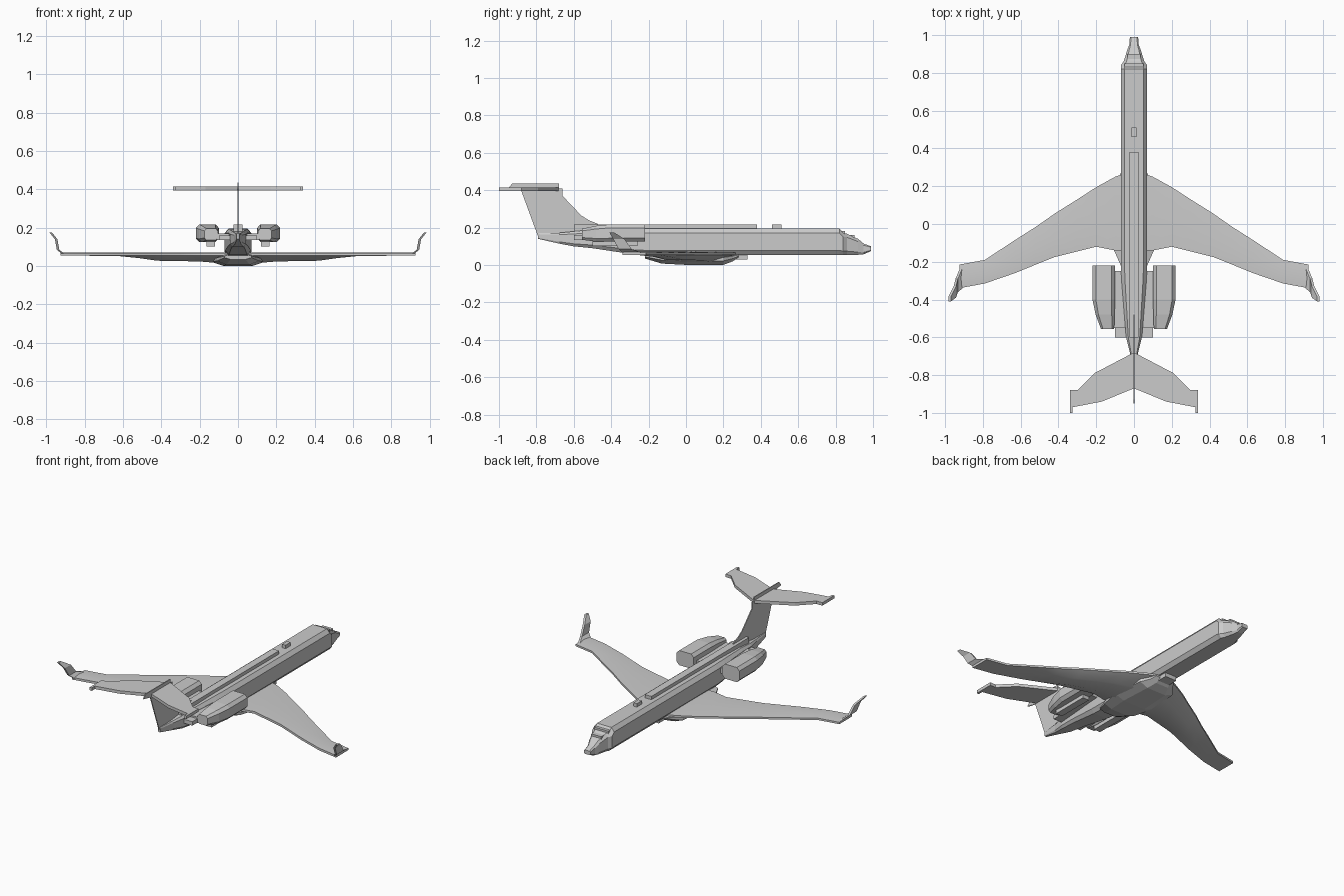
import bpy
import bmesh

cube = bpy.data.objects.get("Cube")
if cube:
    bpy.data.objects.remove(cube, do_unlink=True)

grey = bpy.data.materials.new("plain_grey")
grey.use_nodes = True
grey.diffuse_color = (0.6, 0.6, 0.6, 1)
grey.node_tree.nodes["Principled BSDF"].inputs["Base Color"].default_value = (0.6, 0.6, 0.6, 1)


def finish(name, bm, mirror=False, smooth=False):
    """Turn a bmesh into a named object, optionally mirrored across x."""
    bmesh.ops.recalc_face_normals(bm, faces=bm.faces)
    mesh = bpy.data.meshes.new(name)
    bm.to_mesh(mesh)
    bm.free()
    mesh.materials.append(grey)
    obj = bpy.data.objects.new(name, mesh)
    bpy.context.collection.objects.link(obj)
    if mirror:
        obj.modifiers.new("Mirror", 'MIRROR')
    if smooth:
        bpy.ops.object.select_all(action='DESELECT')
        obj.select_set(True)
        bpy.context.view_layer.objects.active = obj
        bpy.ops.object.shade_smooth_by_angle(angle=0.6)
    return obj


def loft(name, rings, **options):
    """Skin a list of equal closed rings and cap both ends."""
    bm = bmesh.new()
    rows = [[bm.verts.new(p) for p in ring] for ring in rings]
    for a, b in zip(rows, rows[1:]):
        for i in range(len(a)):
            j = (i + 1) % len(a)
            bm.faces.new((a[i], a[j], b[j], b[i]))
    bm.faces.new(rows[0])
    bm.faces.new(rows[-1])
    return finish(name, bm, **options)


def box(name, x, y, z, **options):
    rings = [[(x[0], s, z[0]), (x[1], s, z[0]), (x[1], s, z[1]), (x[0], s, z[1])] for s in y]
    return loft(name, rings, **options)


def octagon(cx, y, half, low, high, cut_x, cut_z):
    """Rectangle with cut corners, lying across the body."""
    cx_in, dz = half * (1 - cut_x), (high - low) * cut_z
    right = [(cx_in, low), (half, low + dz), (half, high - dz), (cx_in, high)]
    points = right + [(-x, z) for x, z in reversed(right)]
    return [(cx + x, y, z) for x, z in points]


# Fuselage: station, half width, underside, top
stations = [(-0.79, 0.008, 0.14, 0.17), (-0.68, 0.022, 0.115, 0.172), (-0.6, 0.042, 0.1, 0.18),
            (-0.5, 0.05, 0.09, 0.19), (-0.3, 0.066, 0.06, 0.195), (-0.22, 0.07, 0.055, 0.195),
            (0.82, 0.07, 0.055, 0.195), (0.84, 0.07, 0.055, 0.172), (0.86, 0.055, 0.055, 0.168),
            (0.92, 0.036, 0.055, 0.14), (0.95, 0.025, 0.058, 0.115), (0.99, 0.022, 0.075, 0.1)]
loft("fuselage", [octagon(0, y, w, lo, hi, 0.28, 0.17) for y, w, lo, hi in stations])

# Roof ridge, antenna block and window frame steps
box("roof_ridge", (-0.023, 0.023), (-0.6, 0.38), (0.16, 0.216))
box("antenna", (-0.012, 0.012), (0.46, 0.51), (0.19, 0.217))
box("brow", (-0.05, 0.05), (0.78, 0.85), (0.1, 0.182))
box("nose_step", (-0.035, 0.035), (0.86, 0.9), (0.08, 0.162))
box("nose_tip", (-0.022, 0.022), (0.93, 0.99), (0.078, 0.097))

# Belly fairing
belly = [(-0.22, 0.07, 0.035), (-0.13, 0.11, 0.008), (0.0, 0.14, 0.001),
         (0.2, 0.12, 0.001), (0.25, 0.08, 0.02), (0.28, 0.065, 0.04)]
loft("belly_fairing", [octagon(0, y, w, lo, 0.062, 0.45, 0.35) for y, w, lo in belly])
box("belly_front", (-0.04, 0.04), (0.22, 0.33), (0.03, 0.06))

# Wing: span, leading edge, trailing edge, lowest underside
spans = [(0.04, 0.27, -0.14, 0.015), (0.1, 0.25, -0.14, 0.016), (0.2, 0.195, -0.12, 0.024),
         (0.3, 0.13, -0.145, 0.026), (0.42, 0.055, -0.175, 0.028), (0.52, -0.015, -0.215, 0.042),
         (0.63, -0.085, -0.26, 0.053), (0.79, -0.19, -0.315, 0.054), (0.925, -0.215, -0.34, 0.054)]
wing = []
for x, lead, trail, low in spans:
    chord = lead - trail
    wing.append([(x, lead, 0.054), (x, lead - 0.3 * chord, low), (x, trail + 0.3 * chord, low),
                 (x, trail, 0.054), (x, trail, 0.068), (x, trail + 0.4 * chord, 0.072),
                 (x, lead, 0.066)])
loft("wing", wing, mirror=True, smooth=True)

# Winglets, swept up and back
tips = [(0.915, -0.23, -0.34, 0.065), (0.94, -0.29, -0.36, 0.085), (0.95, -0.33, -0.39, 0.14),
        (0.978, -0.385, -0.41, 0.175)]
loft("winglet", [[(x - 0.008, a, z), (x + 0.005, a, z), (x + 0.005, b, z), (x - 0.008, b, z)]
                 for x, a, b, z in tips], mirror=True)

# Engine pods with pylons and lower lip
pods = [(-0.22, 0.16, 0.06, 0.125, 0.218), (-0.4, 0.16, 0.06, 0.125, 0.218),
        (-0.48, 0.153, 0.05, 0.125, 0.21), (-0.555, 0.14, 0.035, 0.135, 0.195)]
loft("engine", [octagon(x, y, w, lo, hi, 0.3, 0.2) for y, x, w, lo, hi in pods], mirror=True)
box("engine_lip", (0.12, 0.165), (-0.5, -0.26), (0.103, 0.14), mirror=True)
box("pylon", (0.03, 0.115), (-0.55, -0.25), (0.135, 0.17), mirror=True)
box("tail_stub", (0.0, 0.1), (-0.6, -0.54), (0.135, 0.16), mirror=True)

# Fin, a thin plate
fin = [(-0.79, 0.15), (-0.88, 0.395), (-0.95, 0.41), (-0.93, 0.435), (-0.68, 0.435), (-0.68, 0.41),
       (-0.66, 0.41), (-0.66, 0.37), (-0.56, 0.265), (-0.52, 0.24), (-0.47, 0.22), (-0.47, 0.15)]
loft("fin", [[(x, y, z) for y, z in fin] for x in (-0.003, 0.003)])

# Tailplane, swept back
tail = [(0, -0.68), (0.21, -0.79), (0.25, -0.83), (0.3, -0.88), (0.34, -0.88), (0.34, -1.0),
        (0.325, -1.0), (0.325, -0.97), (0.17, -0.94), (0, -0.87)]
outline = tail + [(-x, y) for x, y in reversed(tail[1:-1])]
loft("tailplane", [[(x, y, z) for x, y in outline] for z in (0.395, 0.414)])
